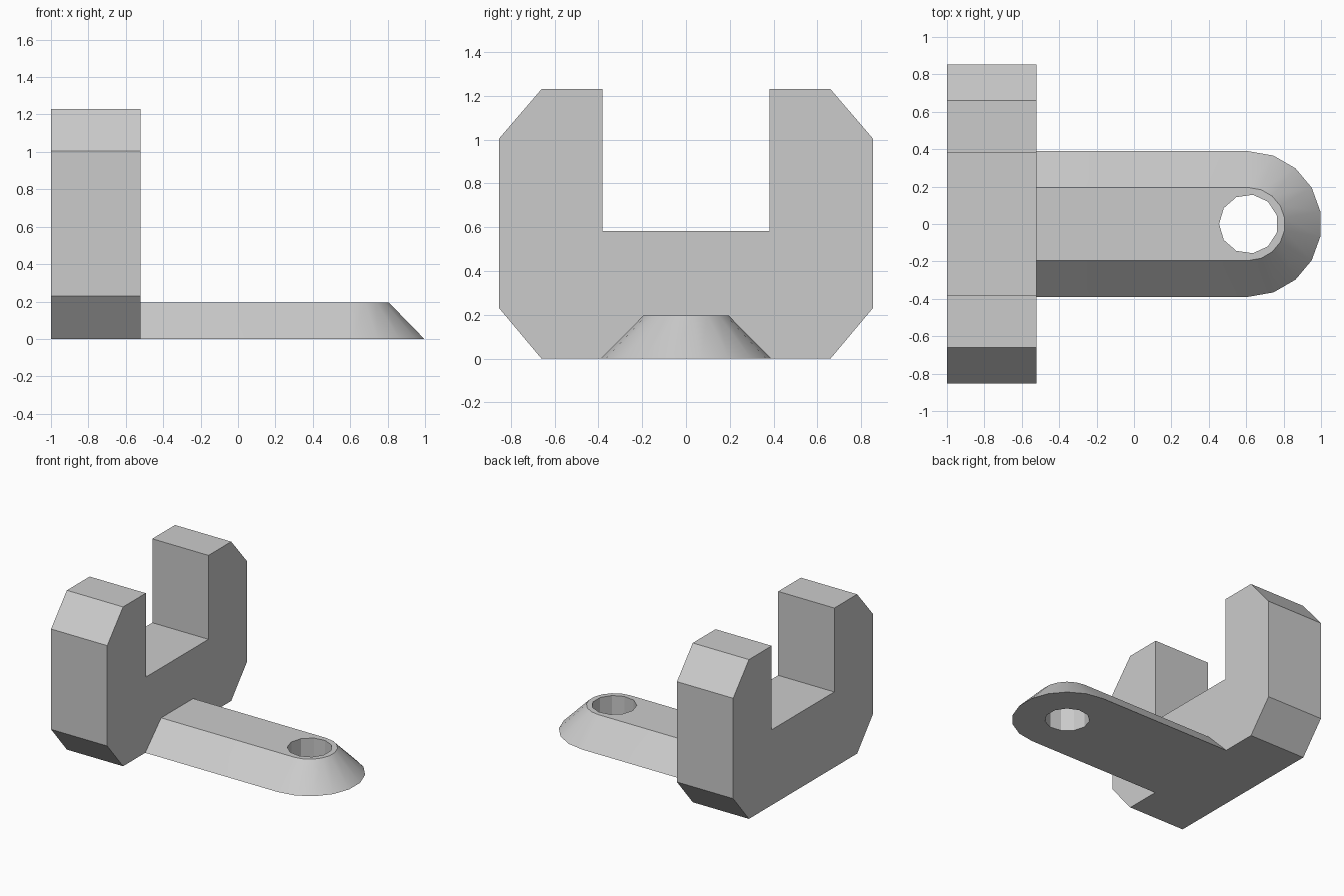
import bpy, bmesh
from math import cos, sin, pi, radians
from mathutils import Vector

cube = bpy.data.objects.get("Cube")
if cube:
    bpy.data.objects.remove(cube, do_unlink=True)

grey = bpy.data.materials.new("plain grey")
grey.use_nodes = True
colour = (0.6, 0.6, 0.6, 1)
grey.diffuse_color = colour
grey.node_tree.nodes["Principled BSDF"].inputs["Base Color"].default_value = colour


def loft(name, lower, upper):
    """Closed solid between two matching outlines."""
    bm = bmesh.new()
    a = [bm.verts.new(p) for p in lower]
    b = [bm.verts.new(p) for p in upper]
    bm.faces.new(a)
    bm.faces.new(b)
    for i in range(len(a)):
        j = (i + 1) % len(a)
        bm.faces.new((a[i], a[j], b[j], b[i]))
    bmesh.ops.recalc_face_normals(bm, faces=bm.faces)
    mesh = bpy.data.meshes.new(name)
    bm.to_mesh(mesh)
    bm.free()
    mesh.materials.append(grey)
    obj = bpy.data.objects.new(name, mesh)
    bpy.context.collection.objects.link(obj)
    return obj


# Upright U-shaped fork with chamfered outer corners
BACK, FRONT = -1.0, -0.52
half = [(0.66, 0), (0.853, 0.23), (0.853, 1.005), (0.66, 1.23), (0.382, 1.23), (0.382, 0.582)]
outline = half + [(-y, z) for y, z in reversed(half)]
loft("fork_block", [(BACK, y, z) for y, z in outline], [(FRONT, y, z) for y, z in outline])

# Low tongue with sloping sides and a rounded end
EYE = 0.613
THICK = 0.196


def tongue_outline(radius, z):
    arc = [radians(-90 + 20 * i) for i in range(10)]
    points = [(EYE + radius * cos(t), radius * sin(t), z) for t in arc]
    return [(FRONT, -radius, z)] + points + [(FRONT, radius, z)]


tongue = loft("tongue", tongue_outline(0.389, 0), tongue_outline(0.195, THICK))

# Eleven-sided hole through the tongue
ring = [Vector((EYE + 0.158 * cos(pi + 2 * pi * i / 11), 0.158 * sin(pi + 2 * pi * i / 11), -0.1))
        for i in range(11)]
cutter = loft("hole_cutter", ring, [p + Vector((0, 0, 0.5)) for p in ring])
cut = tongue.modifiers.new("hole", "BOOLEAN")
cut.operation = "DIFFERENCE"
cut.solver = "EXACT"
cut.object = cutter

bpy.ops.object.select_all(action="DESELECT")
tongue.select_set(True)
bpy.context.view_layer.objects.active = tongue
bpy.ops.object.modifier_apply(modifier=cut.name)
bpy.data.objects.remove(cutter, do_unlink=True)
bpy.ops.object.shade_smooth_by_angle(angle=radians(30))
